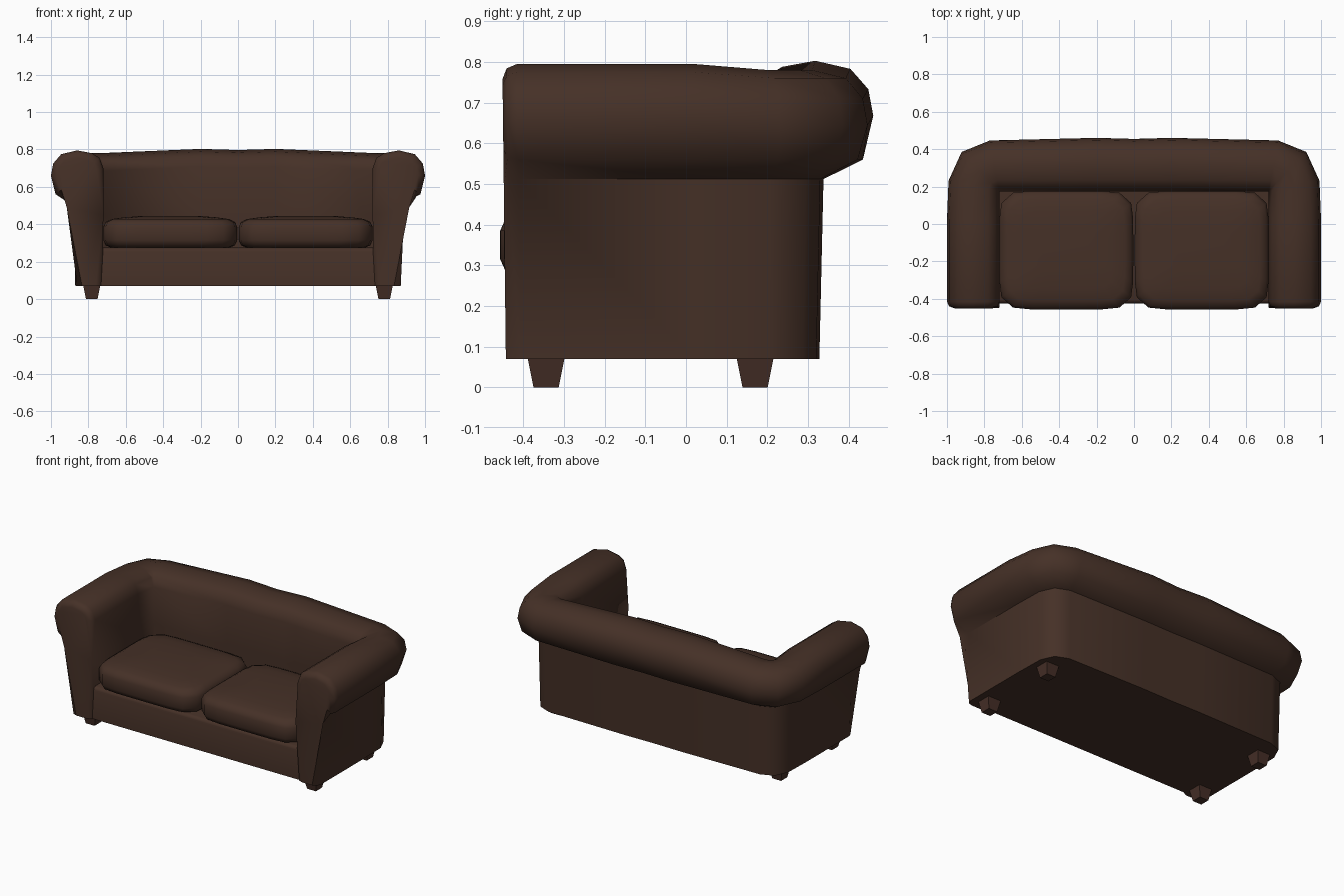
import bpy, bmesh, math

if "Cube" in bpy.data.objects:
    bpy.data.objects.remove(bpy.data.objects["Cube"])


def material(name, rgb):
    m = bpy.data.materials.new(name)
    m.diffuse_color = (*rgb, 1)
    m.use_nodes = True
    m.node_tree.nodes["Principled BSDF"].inputs["Base Color"].default_value = m.diffuse_color
    return m


LEATHER = material("brown leather", (0.060, 0.030, 0.020))
WOOD = material("dark wood", (0.060, 0.028, 0.020))


def finish(bm, name, mat, angle):
    bmesh.ops.recalc_face_normals(bm, faces=bm.faces)
    me = bpy.data.meshes.new(name)
    bm.to_mesh(me)
    bm.free()
    me.materials.append(mat)
    ob = bpy.data.objects.new(name, me)
    bpy.context.collection.objects.link(ob)
    bpy.ops.object.select_all(action='DESELECT')
    ob.select_set(True)
    bpy.context.view_layer.objects.active = ob
    bpy.ops.object.shade_smooth_by_angle(angle=math.radians(angle))
    return ob


def loft(rings):
    """Skin closed rings of equal length and cap both ends."""
    bm = bmesh.new()
    vs = [[bm.verts.new(p) for p in r] for r in rings]
    n = len(vs[0])
    for a, b in zip(vs, vs[1:]):
        for i in range(n):
            j = (i + 1) % n
            bm.faces.new((a[i], a[j], b[j], b[i]))
    caps = [bm.faces.new(vs[0]), bm.faces.new(vs[-1])]
    return bm, caps


# Rolled arms and back: one profile (outward offset, height) swept round a U
PROFILE = [(0.005, 0.07), (0, 0.45), (0, 0.70), (0.02, 0.755), (0.06, 0.78),
           (0.14, 0.795), (0.225, 0.775), (0.268, 0.725), (0.28, 0.66),
           (0.255, 0.56), (0.16, 0.512), (0.15, 0.07)]
# station: inner x, inner y, outward direction x, y, lift of the roll
HALF = [(0.72, -0.447, 1, 0, 0), (0.72, 0.02, 1, 0, 0),
        (0.72, 0.175, 0.97, 0.2, -0.015), (0.72, 0.175, 0.72, 0.75, -0.015),
        (0.72, 0.175, 0.18, 0.97, -0.015), (0.2, 0.175, 0, 1.02, 0.008)]
stations = HALF + [(0, 0.175, 0, 1.0, 0.002)] + \
    [(-x, y, -dx, dy, l) for x, y, dx, dy, l in reversed(HALF)]
rings = []
for x, y, dx, dy, lift in stations:
    ring = []
    for s, z in PROFILE:
        lean = -0.012 * (z - 0.4) if y < -0.4 else 0
        ring.append((x + dx * s, y + dy * s + lean, z + (lift if z > 0.6 else 0)))
    rings.append(ring)
bm, caps = loft(rings)
edges = {e for f in caps for e in f.edges if max(v.co.z for v in e.verts) > 0.1}
bmesh.ops.bevel(bm, geom=list(edges), offset=0.036, segments=2, profile=0.5,
                affect='EDGES', clamp_overlap=False)
bmesh.ops.remove_doubles(bm, verts=bm.verts, dist=0.0015)
finish(bm, "arms_and_back", LEATHER, 60)

# Seat base with softened front top edge
bm = bmesh.new()
bmesh.ops.create_cube(bm, size=1)
for v in bm.verts:
    v.co = (v.co.x * 1.48, -0.11 + v.co.y * 0.63, 0.1725 + v.co.z * 0.205)
front = [e for e in bm.edges if all(v.co.y < -0.4 and v.co.z > 0.2 for v in e.verts)]
bmesh.ops.bevel(bm, geom=front, offset=0.02, segments=2, profile=0.5, affect='EDGES')
finish(bm, "seat_base", LEATHER, 50)

# Two puffy seat cushions from stacked rounded-square rings
LAYERS = [(0.275, 0.04), (0.288, 0.012), (0.315, 0), (0.385, 0), (0.412, 0.012),
          (0.428, 0.045), (0.437, 0.11), (0.444, 0.2)]


def rounded_ring(cx, cy, hx, hy, z, n=32):
    pts = []
    for i in range(n):
        a = 2 * math.pi * (i + 0.5) / n
        c, s = math.cos(a), math.sin(a)
        r = (abs(c) ** 7 + abs(s) ** 7) ** (-1 / 7)
        pts.append((cx + hx * c * r, cy + hy * s * r, z))
    return pts


for side, label in ((-1, "left"), (1, "right")):
    bm, _ = loft([rounded_ring(side * 0.362, -0.14, 0.358 - d, 0.317 - d, z)
                  for z, d in LAYERS])
    finish(bm, label + "_seat_cushion", LEATHER, 80)

# Four tapered square legs
for side, sx in (("left", -1), ("right", 1)):
    for end, cy in (("front", -0.344), ("back", 0.17)):
        bm, _ = loft([[(sx * 0.782 + a * h, cy + b * h, z)
                       for a, b in ((-1, -1), (1, -1), (1, 1), (-1, 1))]
                      for z, h in ((0, 0.031), (0.075, 0.046))])
        finish(bm, f"{end}_{side}_leg", WOOD, 30)
